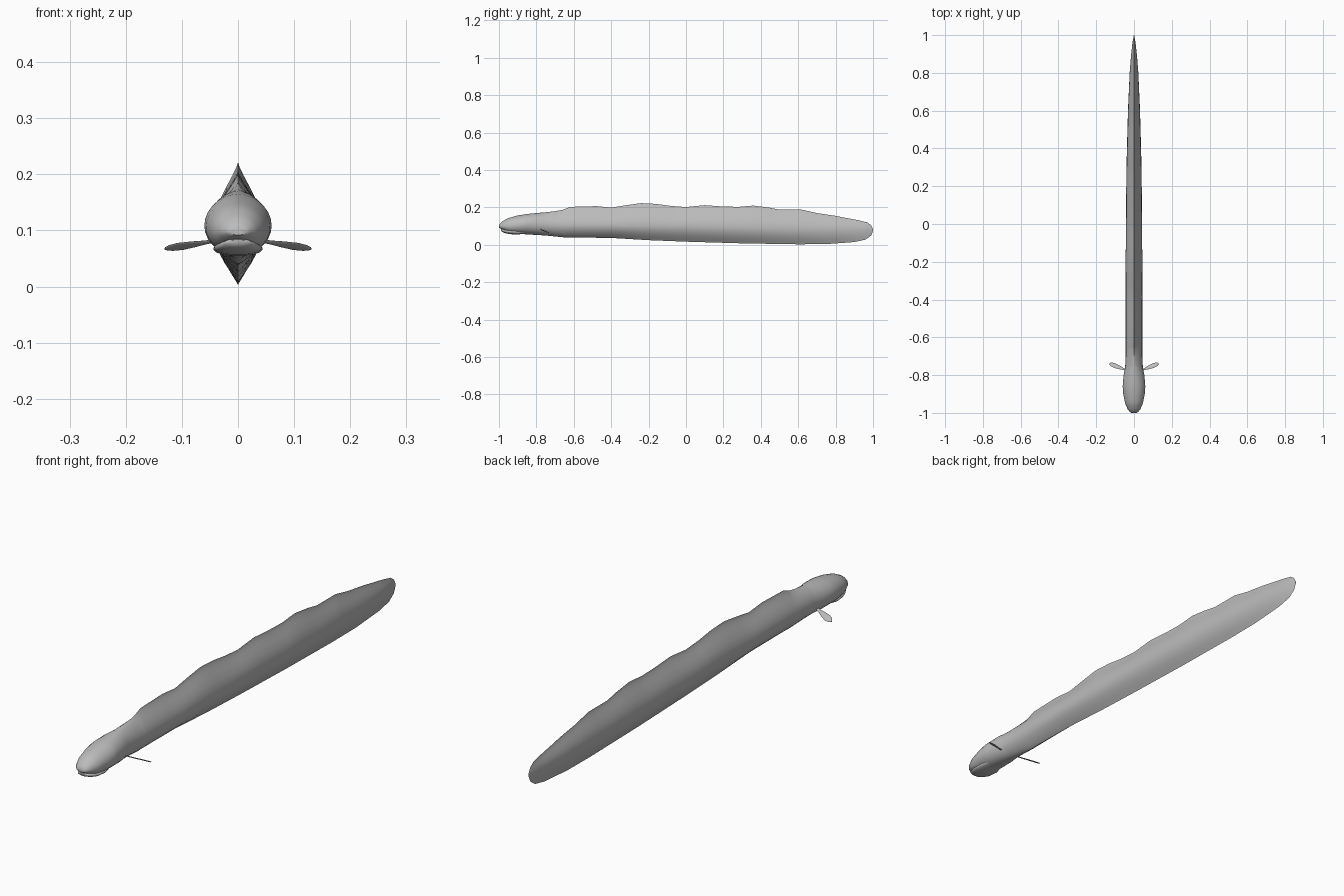
import bpy, bmesh, math
from mathutils import Vector

if "Cube" in bpy.data.objects:
    bpy.data.objects.remove(bpy.data.objects["Cube"])

skin = bpy.data.materials.new("grey_skin")
skin.diffuse_color = (0.5, 0.5, 0.5, 1)
skin.use_nodes = True
skin.node_tree.nodes["Principled BSDF"].inputs["Base Color"].default_value = skin.diffuse_color

# Profiles along the length: (y, value)
TOP = [(-1, .104), (-.995, .113), (-.98, .127), (-.95, .143), (-.9, .157), (-.85, .165), (-.8, .17),
       (-.75, .174), (-.7, .18), (-.66, .187), (-.62, .203), (-.55, .205), (-.48, .207),
       (-.4, .199), (-.32, .212), (-.24, .223), (-.16, .219), (-.08, .208), (0, .202),
       (.1, .212), (.2, .205), (.28, .203), (.36, .21), (.44, .2), (.5, .188), (.62, .188),
       (.7, .17), (.8, .155), (.85, .145), (.92, .132), (.97, .12), (.99, .105), (1, .085)]
BOTTOM = [(-1, .092), (-.985, .083), (-.96, .07), (-.93, .061), (-.85, .056), (-.75, .05),
          (-.65, .04), (-.4, .037), (-.2, .025), (0, .017), (.3, .008), (.6, .003), (.75, .004),
          (.9, .015), (.96, .028), (.99, .05), (1, .075)]
WIDTH = [(-1, .014), (-.995, .022), (-.98, .034), (-.95, .047), (-.9, .057), (-.86, .06), (-.8, .055),
         (-.76, .047), (-.7, .044), (-.4, .045), (0, .043), (.3, .04), (.6, .032), (.8, .023),
         (.9, .015), (.96, .008), (1, .001)]
MIDDLE = [(-1, .098), (-.95, .1), (-.85, .11), (-.7, .105), (0, .1), (.6, .085), (1, .08)]
SHARP_TOP = [(-1, 1), (-.8, 1.1), (-.7, 1.7), (-.62, 3), (1, 3)]
SHARP_BOTTOM = [(-1, .8), (-.8, 1), (-.6, 1.8), (-.2, 2.3), (1, 2.3)]


def sample(table, y):
    for (a, u), (b, v) in zip(table, table[1:]):
        if y <= b:
            return u + (v - u) * (y - a) / (b - a)
    return table[-1][1]


def loft(name, rings):
    """Skin a list of closed rings and cap both ends."""
    bm = bmesh.new()
    rows = [[bm.verts.new(p) for p in ring] for ring in rings]
    n = len(rows[0])
    for a, b in zip(rows, rows[1:]):
        for i in range(n):
            j = (i + 1) % n
            bm.faces.new((a[i], a[j], b[j], b[i]))
    bm.faces.new(rows[0])
    bm.faces.new(rows[-1])
    bmesh.ops.recalc_face_normals(bm, faces=bm.faces)
    mesh = bpy.data.meshes.new(name)
    bm.to_mesh(mesh)
    bm.free()
    mesh.materials.append(skin)
    obj = bpy.data.objects.new(name, mesh)
    bpy.context.collection.objects.link(obj)
    bpy.ops.object.select_all(action='DESELECT')
    obj.select_set(True)
    bpy.context.view_layer.objects.active = obj
    bpy.ops.object.shade_smooth_by_angle(angle=math.radians(50))
    return obj


def section(y, low, high, mid, w, p_top, p_bot, n=28):
    """Lens outline whose top and bottom pinch into fins as the powers rise."""
    ring = []
    for i in range(n):
        t = 2 * math.pi * i / n
        c, s = math.cos(t), math.sin(t)
        x = w * math.copysign(abs(c) ** (p_top if s > 0 else p_bot), c)
        if abs(c) < 1e-6:
            x = 0
        ring.append((x, y, mid + s * ((high - mid) if s > 0 else (mid - low))))
    return ring


# Body with continuous dorsal and ventral fins
ys = sorted({y for t in (TOP, BOTTOM, WIDTH) for y, _ in t})
tables = (BOTTOM, TOP, MIDDLE, WIDTH, SHARP_TOP, SHARP_BOTTOM)
loft("eel_body", [section(y, *(sample(t, y) for t in tables)) for y in ys])

# Lower jaw tucked under the snout
jaw = [(-.99, .076, .084, .012), (-.983, .069, .086, .024), (-.965, .062, .084, .034),
       (-.94, .057, .082, .042), (-.9, .055, .08, .044), (-.86, .06, .08, .035)]
loft("lower_jaw", [section(y, lo, hi, (lo + hi) / 2, w, 1, .8) for y, lo, hi, w in jaw])

# Paired pectoral fins: flat paddles swept back
paddle = [(0, .005), (.2, .006), (.45, .011), (.7, .014), (.88, .011), (.97, .005), (1, .001)]
root, tip = Vector((.038, -.775, .082)), Vector((.131, -.738, .067))
chord = Vector((-.33, .83, -.45)).normalized()
normal = (tip - root).cross(chord).normalized()
for side, label in ((1, "right"), (-1, "left")):
    rings = []
    for f, half in paddle:
        centre = root.lerp(tip, f)
        ring = []
        for i in range(12):
            t = 2 * math.pi * i / 12
            p = centre + chord * half * math.cos(t) + normal * min(.002, half) * math.sin(t)
            ring.append((side * p.x, p.y, p.z))
        rings.append(ring)
    loft(label + "_pectoral_fin", rings)
